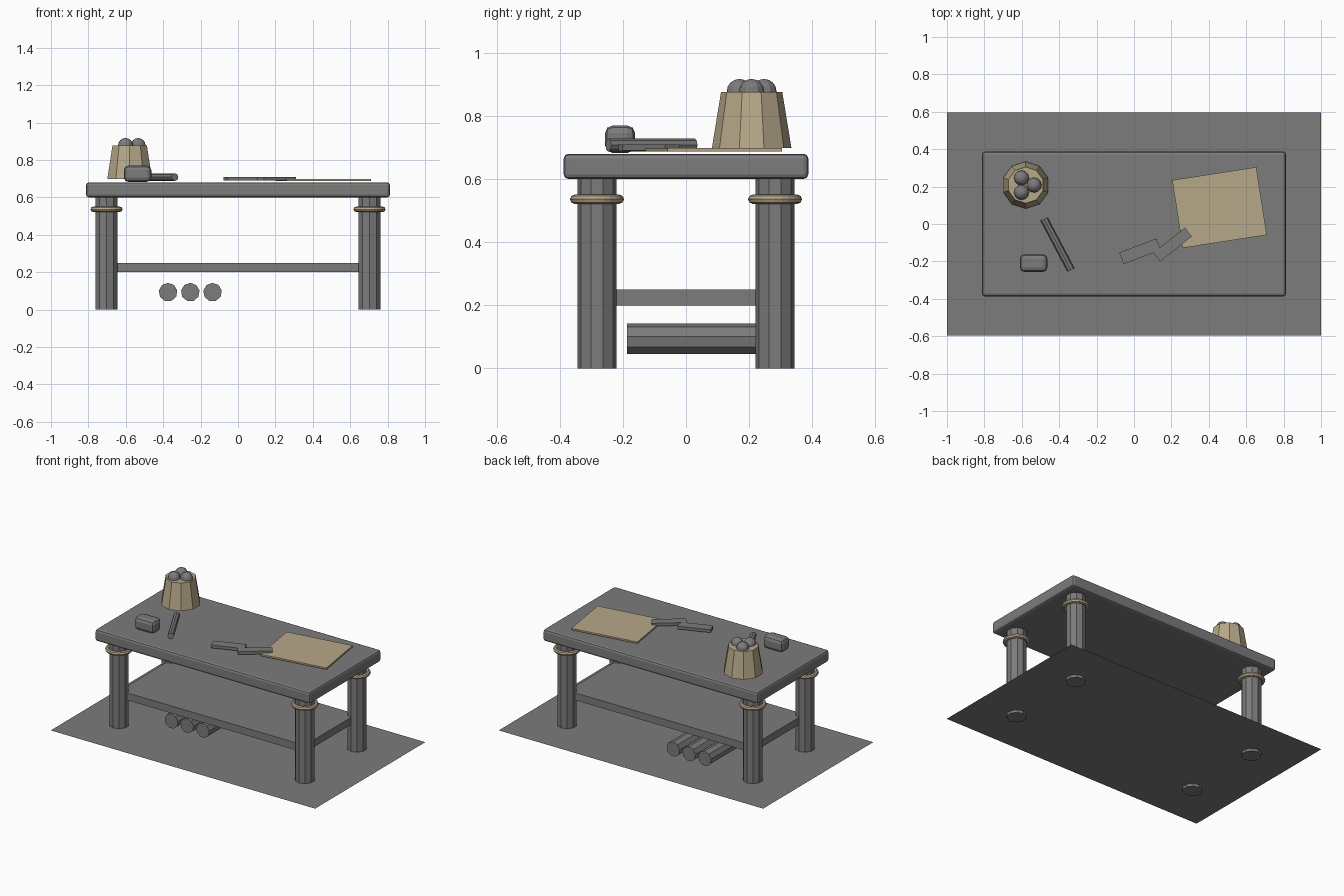
import bpy
from math import radians, cos, sin, atan2, hypot, pi

cube = bpy.data.objects.get("Cube")
if cube:
    bpy.data.objects.remove(cube, do_unlink=True)


def material(name, rgb):
    m = bpy.data.materials.new(name)
    m.use_nodes = True
    m.diffuse_color = (*rgb, 1)
    m.node_tree.nodes["Principled BSDF"].inputs["Base Color"].default_value = (*rgb, 1)
    return m


GREY = material("plain grey", (0.2, 0.2, 0.2))
TAN = material("warm tan", (0.47, 0.39, 0.25))


def finish(name, mat, smooth=False):
    ob = bpy.context.object
    ob.name = ob.data.name = name
    ob.data.materials.clear()
    ob.data.materials.append(mat)
    if smooth:
        bpy.ops.object.shade_smooth_by_angle(angle=radians(40))
    return ob


def box(name, mat, loc, size, turn=0, bevel=0):
    bpy.ops.mesh.primitive_cube_add(size=1, location=loc, rotation=(0, 0, radians(turn)))
    bpy.context.object.scale = size
    bpy.ops.object.transform_apply(location=False, rotation=False, scale=True)
    ob = finish(name, mat)
    if bevel:
        mod = ob.modifiers.new("Rounded edges", "BEVEL")
        mod.width, mod.segments = bevel, 2
    return ob


def rod(name, mat, loc, sides, r, length, rot=(0, 0, 0)):
    bpy.ops.mesh.primitive_cylinder_add(vertices=sides, radius=r, depth=length,
                                        location=loc, rotation=rot)
    return finish(name, mat)


# floor sheet
bpy.ops.mesh.primitive_plane_add(size=1, location=(0, 0, 0.018))
bpy.context.object.scale = (2, 1.19, 1)
bpy.ops.object.transform_apply(location=False, rotation=False, scale=True)
finish("floor_sheet", GREY)

# table top and lower shelf
box("table_top", GREY, (0, 0, 0.64), (1.625, 0.775, 0.08), bevel=0.015)
box("lower_shelf", GREY, (0, 0, 0.225), (1.4, 0.56, 0.05))

# legs with collar rings
for sx, side in ((1, "left"), (-1, "right")):
    for sy, end in ((-1, "front"), (1, "back")):
        x, y = sx * 0.703, sy * 0.282
        rod(f"{end}_{side}_leg", GREY, (x, y, 0.305), 10, 0.0625, 0.61)
        bpy.ops.mesh.primitive_torus_add(location=(x, y, 0.536), major_radius=0.071,
                                         minor_radius=0.0145, major_segments=24,
                                         minor_segments=8)
        finish(f"{end}_{side}_leg_ring", TAN)

# logs under the shelf
for i in range(3):
    rod(f"log_{i + 1}", GREY, (-0.374 + 0.119 * i, 0.073, 0.093), 9, 0.05, 0.52, (pi / 2, 0, 0))

# tapered bucket filled with balls
bx, by = -0.579, 0.208
bpy.ops.mesh.primitive_cone_add(vertices=10, radius1=0.126, radius2=0.097, depth=0.178,
                                location=(bx, by, 0.787))
finish("bucket", TAN)
for i in range(3):
    a = i * 2 * pi / 3
    bpy.ops.mesh.primitive_uv_sphere_add(segments=12, ring_count=8, radius=0.04,
                                         location=(bx + 0.045 * cos(a), by + 0.045 * sin(a), 0.877))
    finish(f"ball_{i + 1}", GREY)

# block and round handle
box("rounded_block", GREY, (-0.537, -0.209, 0.726), (0.147, 0.095, 0.087), bevel=0.024)
x0, y0, x1, y1 = -0.481, 0.027, -0.337, -0.246
rod("round_handle", GREY, ((x0 + x1) / 2, (y0 + y1) / 2, 0.708), 8, 0.0205,
    hypot(x1 - x0, y1 - y0), (0, pi / 2, atan2(y1 - y0, x1 - x0)))

# two slats and the sheet of parchment
box("slat_left", GREY, (0.206, -0.11, 0.7), (0.216, 0.06, 0.02), 38.5)
box("slat_right", GREY, (0.032, -0.146, 0.699), (0.212, 0.066, 0.02), 20.7)
box("parchment", TAN, (0.457, 0.088, 0.692), (0.455, 0.367, 0.011), 8.8)
